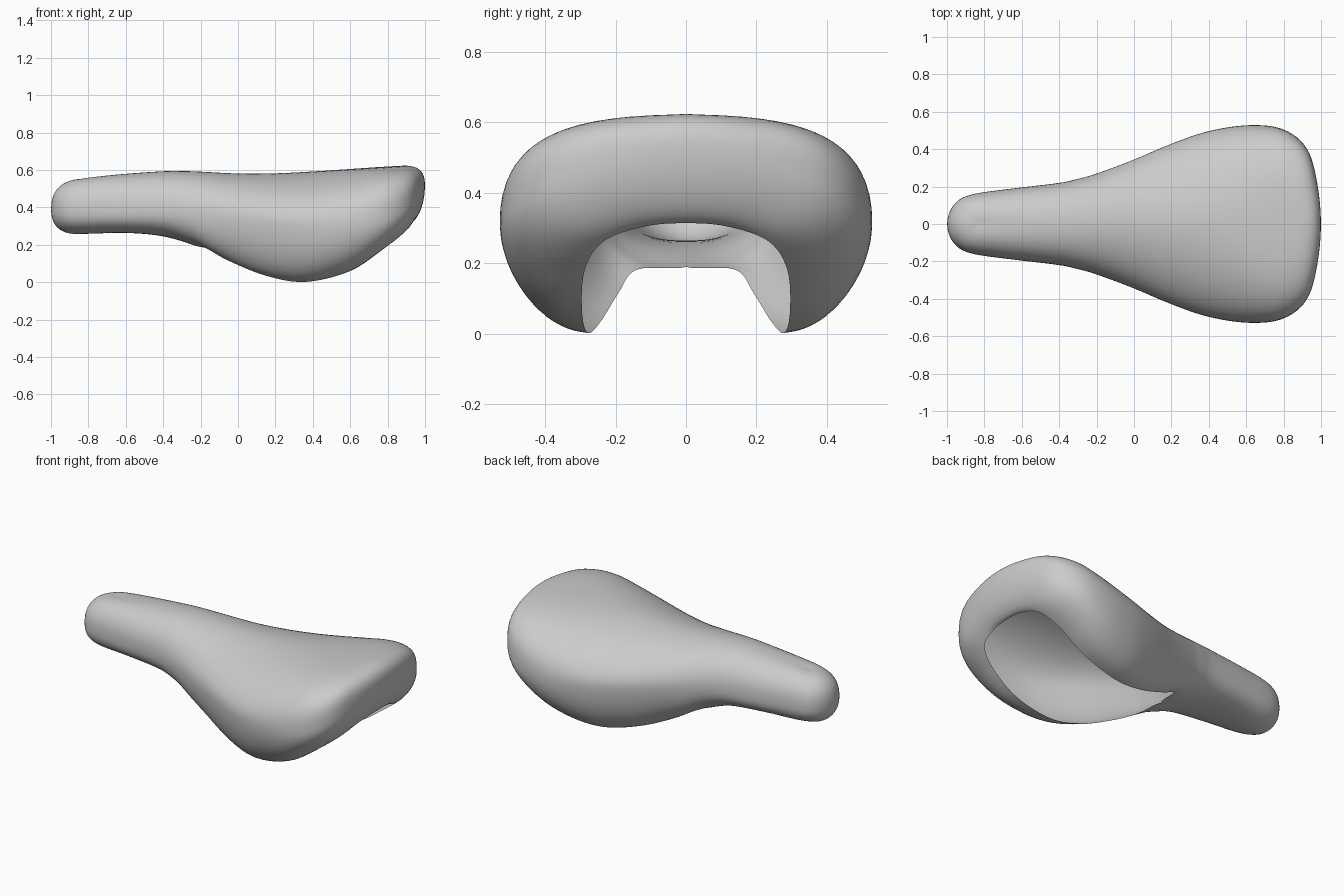
import bpy, bmesh
from math import sin, cos, pi

if "Cube" in bpy.data.objects:
    bpy.data.objects.remove(bpy.data.objects["Cube"])

# Guide curves of one half, nose to tail: spine on top, widest outline, lower rim
SPINE = [(-.82, .553), (-.81, .554), (-.74, .565), (-.6, .58), (-.4, .594), (-.3, .595),
         (-.2, .592), (0, .582), (.2, .583), (.4, .593), (.58, .605), (.72, .615),
         (.82, .621), (.86, .623), (.88, .624)]
OUTLINE = [(-1, 0, .39), (-.97, .095, .39), (-.88, .156, .39), (-.65, .19, .39), (-.4, .22, .39),
           (-.3, .242, .385), (-.2, .27, .375), (0, .345, .35), (.2, .43, .33), (.4, .498, .32),
           (.62, .53, .32), (.8, .507, .345), (.925, .405, .415), (.98, .22, .485), (1, 0, .515)]
RIM = [(-.86, 0, .258), (-.84, 0, .258), (-.75, 0, .26), (-.6, 0, .264), (-.4, 0, .246),
       (-.2, 0, .19), (-.17, .14, .182), (-.05, .192, .115), (.15, .242, .035), (.36, .278, .002),
       (.6, .295, .06), (.78, .288, .18), (.88, .235, .262), (.905, .12, .304), (.91, 0, .314)]
# Roundness of the section above and below the outline
ROUND = [(2.4, 2.4), (2.4, 2.4), (2.4, 2.5), (2.3, 2.6), (2.2, 2.5), (2.1, 2.3), (2, 2.2),
         (1.85, 2), (1.8, 2), (1.9, 2.05), (2.3, 2.1), (2.9, 2.1), (3, 2), (2.9, 1.9), (2.8, 1.9)]
SUB, SEG = 6, 18


def smooth_curve(pts, mirror_axis=None):
    """Catmull-Rom through pts, with mirrored neighbours beyond both ends."""
    def ghost(p):
        return tuple(-c if i == mirror_axis else c for i, c in enumerate(p))
    p = [ghost(pts[1])] + pts + [ghost(pts[-2])]
    out = []
    for i in range(1, len(p) - 2):
        for k in range(SUB):
            t = k / SUB
            out.append([0.5 * (2 * b + (c - a) * t + (2 * a - 5 * b + 4 * c - d) * t * t
                        + (3 * b - a - 3 * c + d) * t ** 3)
                        for a, b, c, d in zip(*p[i - 1:i + 3])])
    return out + [list(pts[-1])]


def section(s, o, r, n):
    """Superelliptic line from spine to outline, then under to the rim."""
    pts = []
    for k in range(SEG + 1):
        a = k / SEG * pi / 2
        h, v = sin(a) ** (2 / n[0]), max(0, cos(a)) ** (2 / n[0])
        pts.append((s[0] + (o[0] - s[0]) * h, o[1] * h, o[2] + (s[1] - o[2]) * v))
    for k in range(1, SEG + 1):
        a = k / SEG * pi / 2
        h, v = max(0, cos(a)) ** (2 / n[1]), sin(a) ** (2 / n[1])
        pts.append((r[0] + (o[0] - r[0]) * h, r[1] + (o[1] - r[1]) * h, o[2] + (r[2] - o[2]) * v))
    return [(x, max(0, y), max(0, z)) for x, y, z in pts]


# Hollow saddle shell, open underneath: loft one half and mirror it
bm = bmesh.new()
rows = [[bm.verts.new(p) for p in section(*st)] for st in
        zip(smooth_curve(SPINE), smooth_curve(OUTLINE, 1), smooth_curve(RIM, 1), smooth_curve(ROUND))]
for a, b in zip(rows, rows[1:]):
    for i in range(len(a) - 1):
        bm.faces.new((a[i], a[i + 1], b[i + 1], b[i]))
half = bm.verts[:] + bm.edges[:] + bm.faces[:]
bmesh.ops.mirror(bm, geom=half, axis='Y', merge_dist=0.0002)
bmesh.ops.remove_doubles(bm, verts=bm.verts[:], dist=0.0002)
# Even out the surface slightly, leaving the open rim untouched
inner = [v for v in bm.verts if not v.is_boundary]
for _ in range(4):
    bmesh.ops.smooth_vert(bm, verts=inner, factor=0.4, use_axis_x=True, use_axis_y=True, use_axis_z=True)
bmesh.ops.recalc_face_normals(bm, faces=bm.faces[:])
top = max(bm.faces, key=lambda f: f.calc_center_median().z)
if top.normal.z < 0:
    bmesh.ops.reverse_faces(bm, faces=bm.faces[:])
for f in bm.faces:
    f.smooth = True
mesh = bpy.data.meshes.new("saddle_shell")
bm.to_mesh(mesh)
bm.free()
saddle = bpy.data.objects.new("saddle_shell", mesh)
bpy.context.collection.objects.link(saddle)
